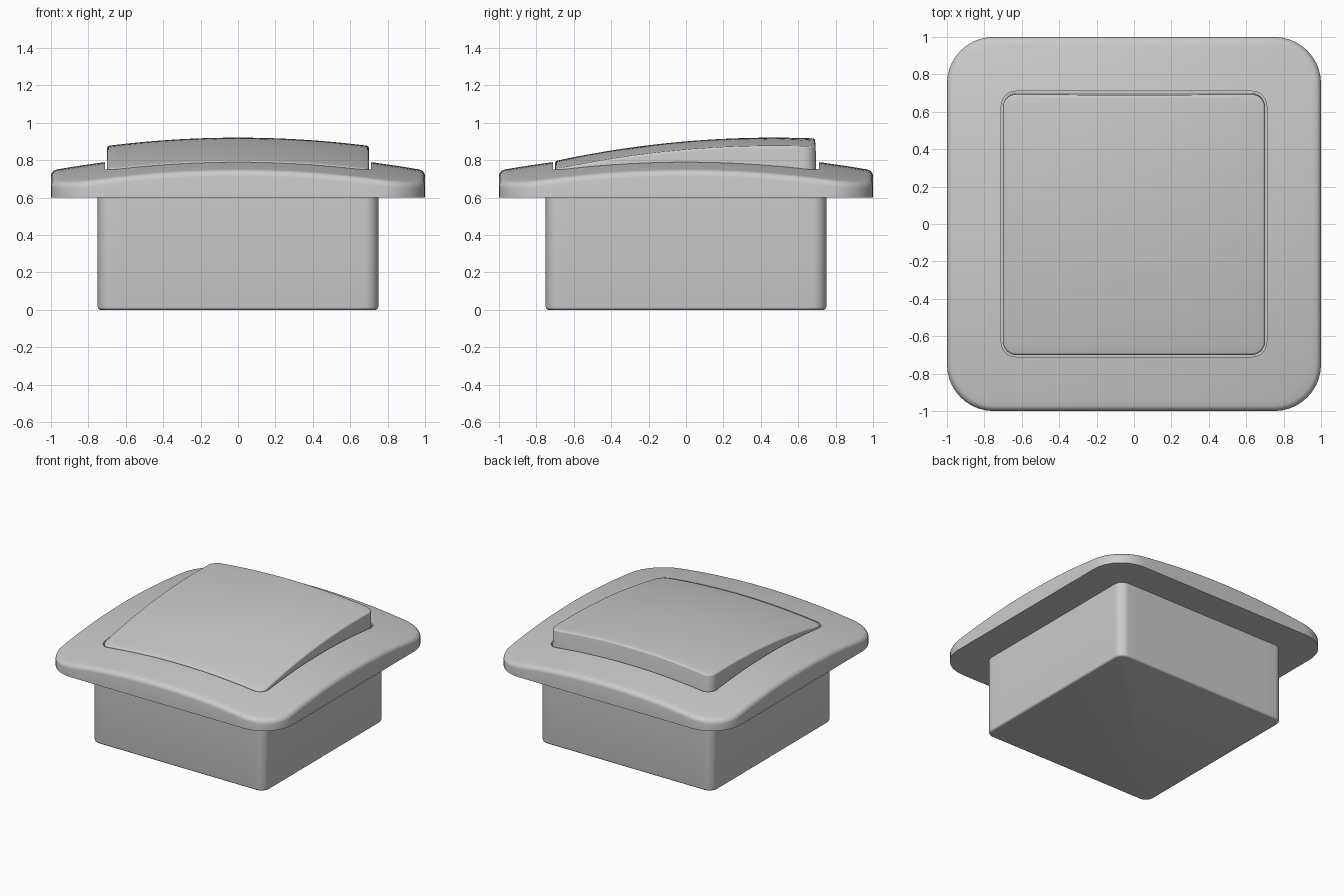
import bpy, bmesh, math

cube = bpy.data.objects.get("Cube")
if cube:
    bpy.data.objects.remove(cube, do_unlink=True)

grey = bpy.data.materials.new("light grey plastic")
grey.use_nodes = True
GREY = (0.6, 0.6, 0.6, 1)
grey.diffuse_color = GREY
grey.node_tree.nodes["Principled BSDF"].inputs["Base Color"].default_value = GREY

CURVE = 0.09   # shared bow of frame and rocker tops
TILT = 0.0865  # slope of the pressed rocker


def dome(x, y):
    return 0.835 - CURVE * (x * x + y * y)


def rocker_top(x, y):
    return 0.9 + TILT * y - CURVE * (x * x + y * y)


def flat(z):
    return lambda x, y: z


def lowered(surface, drop):
    return lambda x, y: surface(x, y) - drop


def rounded_square(half, radius, corner=10, side=16):
    """Outline points, counter-clockwise, with evenly split sides."""
    pts = []
    c = half - radius
    for q in range(4):
        turn = q * math.pi / 2
        ca, sa = math.cos(turn), math.sin(turn)
        arc = [(c + radius * math.cos(a), c + radius * math.sin(a))
               for a in (math.pi / 2 * i / corner for i in range(corner + 1))]
        edge = [(c - 2 * c * i / side, half) for i in range(1, side)]
        pts += [(x * ca - y * sa, x * sa + y * ca) for x, y in arc + edge]
    return pts


def loft(name, rings, closed=False, lean=0.0, lean_z=0.0):
    """Bridge rings of (half, radius, height function); cap ends unless closed."""
    bm = bmesh.new()
    loops = []
    for half, radius, height in rings:
        loop = []
        for x, y in rounded_square(half, radius):
            z = height(x, y)
            loop.append(bm.verts.new((x, y - lean * max(z - lean_z, 0), z)))
        loops.append(loop)
    pairs = list(zip(loops, loops[1:]))
    if closed:
        pairs.append((loops[-1], loops[0]))
    for a, b in pairs:
        n = len(a)
        for i in range(n):
            j = (i + 1) % n
            bm.faces.new((a[i], a[j], b[j], b[i]))
    if not closed:
        bm.faces.new(loops[0][::-1])
        bm.faces.new(loops[-1])
    bmesh.ops.recalc_face_normals(bm, faces=bm.faces)
    mesh = bpy.data.meshes.new(name)
    bm.to_mesh(mesh)
    bm.free()
    mesh.materials.append(grey)
    obj = bpy.data.objects.new(name, mesh)
    bpy.context.collection.objects.link(obj)
    bpy.ops.object.select_all(action="DESELECT")
    obj.select_set(True)
    bpy.context.view_layer.objects.active = obj
    bpy.ops.object.shade_smooth_by_angle(angle=math.radians(35))
    return obj


def rounded_edge(half, radius, surface, r, steps=5):
    """Rings that roll from a vertical side over onto a top surface."""
    rings = []
    for i in range(steps + 1):
        a = math.pi / 2 * i / steps
        inset = r * (1 - math.cos(a))
        rings.append((half - inset, radius - inset,
                      lowered(surface, r * (1 - math.sin(a)))))
    return rings


# Mounting box with a softened bottom edge
r = 0.015
box = []
for i in range(5):
    a = math.pi / 2 * i / 4
    inset = r * (1 - math.sin(a))
    box.append((0.75 - inset, 0.07 - inset, flat(r * (1 - math.cos(a)))))
box.append((0.75, 0.07, flat(0.6)))
loft("mounting_box", box)

# Bowed cover frame with a square opening
frame = [(0.71, 0.08, flat(0.6)), (1.0, 0.25, flat(0.6))]
frame += rounded_edge(1.0, 0.25, dome, 0.03)
for i in range(1, 9):
    t = i / 8
    frame.append((0.97 - 0.26 * t, 0.22 - 0.14 * t, dome))
loft("cover_frame", frame, closed=True)

# Tilted rocker seated in the opening
rocker = [(0.7, 0.07, flat(0.62))]
rocker += rounded_edge(0.7, 0.07, rocker_top, 0.012)
for i in range(1, 16):
    s = 1 - i / 15.5
    rocker.append((0.688 * s, 0.058 * s, rocker_top))
loft("rocker", rocker, lean=TILT, lean_z=0.79)
